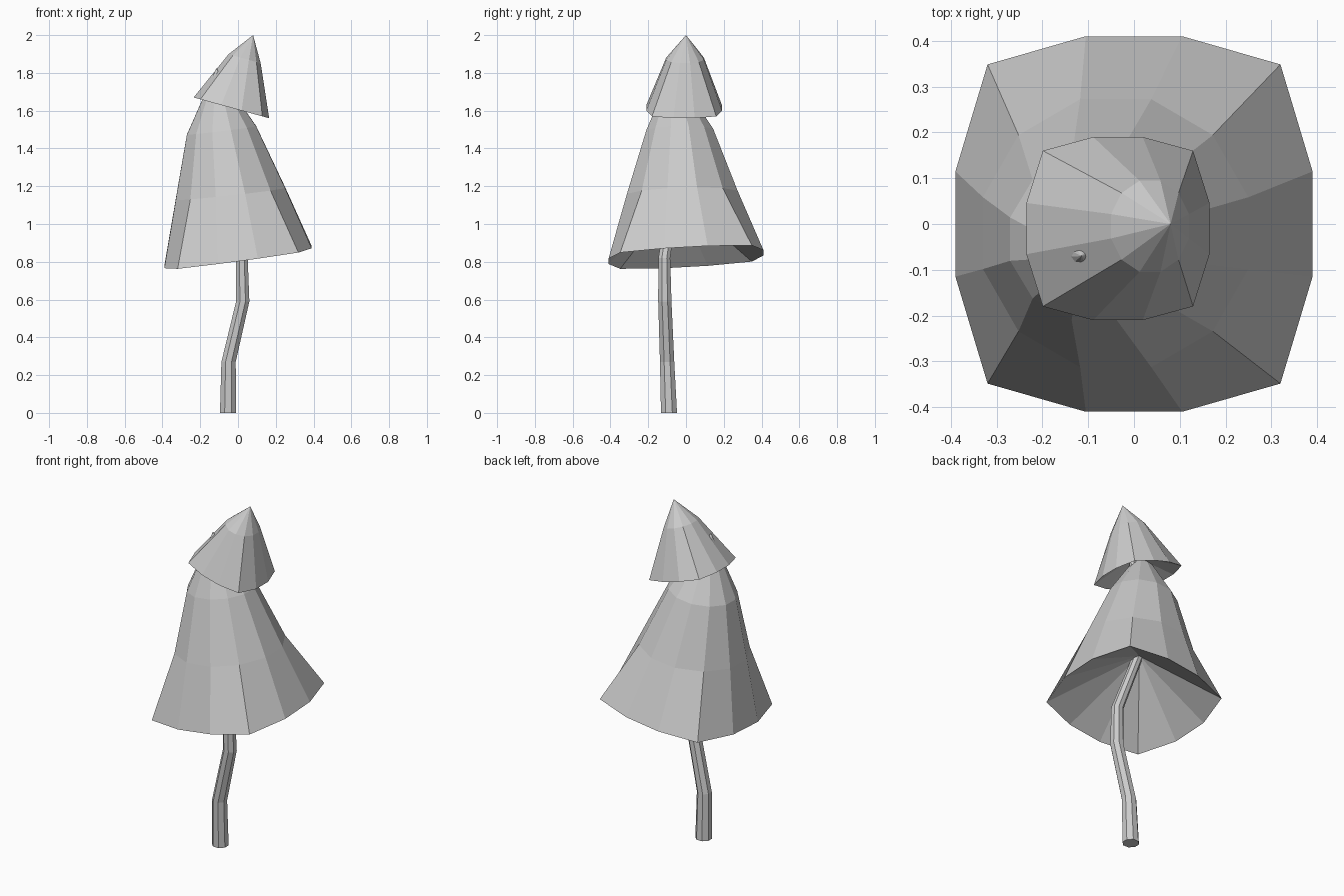
import bpy, bmesh
from math import cos, sin, radians

cube = bpy.data.objects.get("Cube")
if cube:
    bpy.data.objects.remove(cube, do_unlink=True)

grey = bpy.data.materials.new("plain grey")
grey.use_nodes = True
COLOUR = (0.6, 0.6, 0.6, 1)
grey.diffuse_color = COLOUR
grey.node_tree.nodes["Principled BSDF"].inputs["Base Color"].default_value = COLOUR


def polygon(n):
    """Regular outline that starts half a side round."""
    return [(cos(radians(360 * (i + 0.5) / n)), sin(radians(360 * (i + 0.5) / n)))
            for i in range(n)]


# Twelve-sided rounded square for the rims, mirrored from one quadrant
quad = [(1, 0.28), (0.82, 0.85), (0.27, 1)]
half = quad + [(-x, y) for x, y in reversed(quad)]
SQUARE = half + [(-x, -y) for x, y in half]
ROUND = polygon(12)
OCTAGON = polygon(8)


def loft(name, rings, top, bottom):
    """Rings are (outline, centre, half widths, tilt); fans close both ends."""
    bm = bmesh.new()
    loops = []
    for outline, (cx, cy, cz), (rx, ry), (tx, ty) in rings:
        loops.append([bm.verts.new((cx + rx * u, cy + ry * v,
                                    cz + tx * rx * u + ty * ry * v))
                      for u, v in outline])
    tip, base = bm.verts.new(top), bm.verts.new(bottom)
    n = len(loops[0])
    for i in range(n):
        j = (i + 1) % n
        for low, high in zip(loops, loops[1:]):
            bm.faces.new((low[i], low[j], high[j], high[i]))
        bm.faces.new((loops[-1][i], loops[-1][j], tip))
        bm.faces.new((loops[0][j], loops[0][i], base))
    mesh = bpy.data.meshes.new(name)
    bm.to_mesh(mesh)
    bm.free()
    mesh.materials.append(grey)
    bpy.context.collection.objects.link(bpy.data.objects.new(name, mesh))


# Wide lower foliage: leaning cone with a hollowed underside
loft("lower_foliage", [
    (SQUARE, (0.0, 0.0, 0.825), (0.39, 0.41), (0.135, 0.055)),
    (ROUND, (-0.04, -0.02, 1.16), (0.3, 0.303), (0.11, 0.03)),
    (ROUND, (-0.087, -0.033, 1.495), (0.19, 0.183), (0.12, 0.02)),
], top=(-0.115, -0.07, 1.825), bottom=(-0.08, -0.05, 1.15))

# Small upper foliage, tilted the other way
loft("upper_foliage", [
    (SQUARE, (-0.035, -0.01, 1.615), (0.2, 0.2), (-0.275, 0)),
    (ROUND, (0.035, -0.005, 1.875), (0.088, 0.103), (-0.28, 0)),
], top=(0.08, 0, 2.0), bottom=(-0.03, -0.03, 1.74))

# Bent trunk rising through the lower foliage to the upper one
path = [((-0.053, -0.09, 0), 0.046), ((-0.05, -0.1, 0.27), 0.041),
        ((0.025, -0.112, 0.59), 0.038), ((0.02, -0.115, 0.82), 0.034),
        ((-0.08, -0.065, 1.15), 0.029), ((-0.07, -0.06, 1.45), 0.024),
        ((-0.03, -0.05, 1.74), 0.019)]
loft("trunk", [(OCTAGON, c, (r, r), (0, 0)) for c, r in path],
     top=path[-1][0], bottom=path[0][0])
